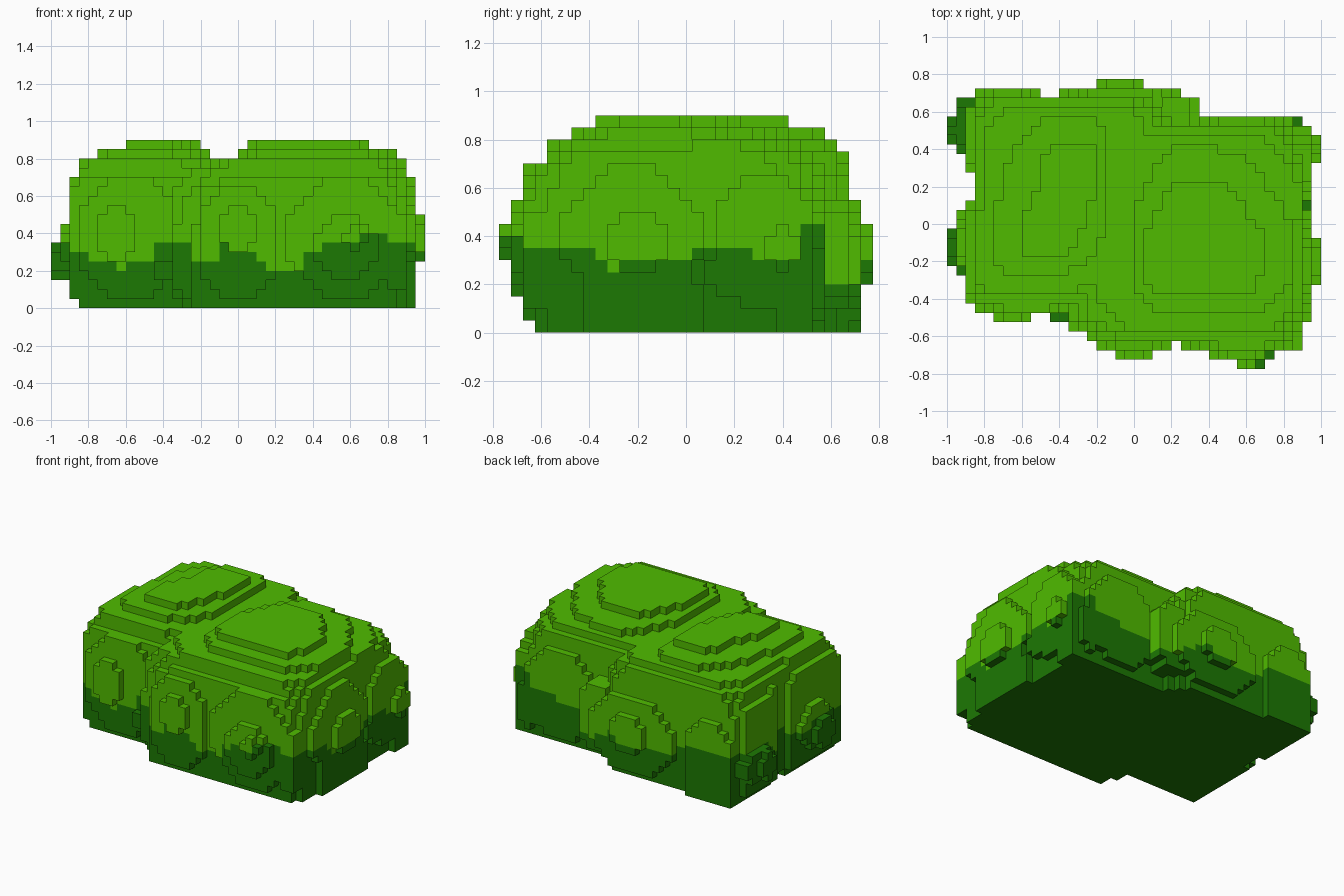
import bpy
import bmesh

cube = bpy.data.objects.get("Cube")
if cube:
    bpy.data.objects.remove(cube, do_unlink=True)

S = 0.05                      # voxel size
NX, NY, NZ = 40, 31, 18       # grid size


def material(name, rgb):
    m = bpy.data.materials.new(name)
    m.use_nodes = True
    m.diffuse_color = (*rgb, 1)
    m.node_tree.nodes["Principled BSDF"].inputs["Base Color"].default_value = (*rgb, 1)
    return m


leaf_light = material("leaf green", (0.08, 0.5, 0.0))
leaf_dark = material("dark leaf green", (0.012, 0.19, 0.001))

# Each lobe: matched outlines of the wall, the shoulder and the crown
LEFT_WALL = [(-.9, -.4), (-.85, -.43), (-.35, -.43), (-.05, -.4), (.1, .2), (.2, .45),
             (.2, .57), (.08, .68), (-.8, .68), (-.9, .6), (-.9, .28), (-.86, .26),
             (-.86, .12), (-.9, .1)]
LEFT_SHOULDER = [(-.75, -.2), (-.7, -.28), (-.4, -.28), (-.25, -.2), (-.15, -.05), (-.15, .25),
                 (-.15, .5), (-.2, .57), (-.5, .57), (-.62, .44), (-.7, .25), (-.71, .2),
                 (-.72, .15), (-.75, .05)]
LEFT_CROWN = [(-.6, -.15), (-.59, -.18), (-.37, -.18), (-.3, -.1), (-.25, 0), (-.2, .2),
              (-.2, .38), (-.21, .43), (-.43, .43), (-.5, .35), (-.52, .17), (-.6, .02)]
RIGHT_WALL = [(-.35, -.5), (-.22, -.6), (-.1, -.63), (.82, -.63), (.9, -.53),
              (.9, .42), (.78, .55), (-.1, .55), (-.25, .3), (-.3, -.2)]
RIGHT_SHOULDER = [(0, -.35), (.08, -.45), (.15, -.48), (.65, -.48), (.83, -.3),
                  (.85, 0), (.6, .38), (.2, .43), (.05, .2), (0, 0)]
RIGHT_CROWN = [(.05, -.25), (.08, -.35), (.12, -.38), (.6, -.38), (.7, -.27),
               (.7, -.08), (.5, .22), (.2, .22), (.1, .05), (.05, -.1)]

# Leaf clumps on the sides: x0, x1, y0, y1, z0, z1
FRONT_CLUMPS = [(-.85, -.3, -.48, -.4, .05, .7),
                (-.75, -.55, -.53, -.4, .25, .55), (-.45, -.35, -.53, -.4, .1, .3),
                (-.35, -.2, -.58, -.4, .05, .5), (-.25, -.15, -.63, -.5, 0, .5),
                (-.2, .2, -.68, -.55, .05, .65), (.25, .9, -.68, -.55, .05, .7),
                (.8, .9, -.68, -.5, .05, .45),
                (-.1, .1, -.73, -.6, .3, .55), (.4, .75, -.73, -.6, .15, .5),
                (.55, .7, -.78, -.7, .3, .45)]
BACK_CLUMPS = [(-.85, -.5, .6, .73, 0, .55), (-.4, .25, .6, .73, .05, .55),
               (-.2, .05, .7, .78, .2, .45), (.1, .35, .5, .68, .1, .55),
               (.3, .85, .5, .58, .05, .65), (.75, .9, .43, .58, .05, .4)]
SIDE_CLUMPS = [(.85, .95, -.53, .08, .1, .7), (.85, .95, .12, .53, .1, .65),
               (.85, .95, -.43, .08, 0, .3), (.85, .95, .08, .38, .15, .35),
               (.85, .95, .38, .53, 0, .3),
               (.9, 1, -.33, -.07, .25, .5), (.9, 1, .32, .48, .25, .45),
               (-.95, -.85, -.28, .08, .15, .45), (-1, -.9, -.23, -.02, .15, .35),
               (-.95, -.8, .37, .68, .15, .35), (-1, -.9, .42, .58, .15, .35)]

# Colour boundary steps: (up to this coordinate, height)
FRONT_LINE = [(-.8, .3), (-.65, .25), (-.6, .2), (-.45, .25), (-.25, .35), (-.1, .25), (-.05, .35),
              (.1, .3), (.15, .25), (.35, .2), (.45, .3), (.65, .35), (.8, .4), (1, .35)]
BACK_LINE = [(-.8, .35), (-.5, .35), (-.4, .3), (0, .25), (.1, .3), (.2, .25), (.35, .2),
             (.6, .3), (.8, .35), (1, .45)]
SIDE_LINE = [(-.68, .4), (-.63, .35), (-.57, .3), (-.38, .35), (-.33, .3), (-.28, .25), (.02, .3),
             (.27, .35), (.47, .3), (1, .45)]


def center(i, j, k):
    return (i + .5) * S - 1, (j + .5) * S - .775, (k + .5) * S


def inside(x, y, poly):
    hit = False
    for (ax, ay), (bx, by) in zip(poly, poly[1:] + poly[:1]):
        if (ay > y) != (by > y) and x < ax + (y - ay) * (bx - ax) / (by - ay):
            hit = not hit
    return hit


def blend(a, b, t):
    return [(p[0] + (q[0] - p[0]) * t, p[1] + (q[1] - p[1]) * t) for p, q in zip(a, b)]


def fill_lobe(cells, wall, shoulder, crown):
    slope = {12: .04, 13: .12, 14: .22, 15: .45, 16: 1}
    for k in range(NZ):
        poly = crown if k == 17 else blend(wall, shoulder, slope.get(k, 0))
        for i in range(NX):
            for j in range(NY):
                x, y, _ = center(i, j, k)
                if inside(x, y, poly):
                    cells.add((i, j, k))


def fill_clump(cells, box, flat):
    """Fill a box with corners clipped in steps, flat along the given axis."""
    off = (1, .775, 0)
    lo = [round((box[2 * a] + off[a]) / S) for a in range(3)]
    hi = [round((box[2 * a + 1] + off[a]) / S) - 1 for a in range(3)]
    wide = 1 - flat
    clip = max(1, min(hi[wide] - lo[wide] + 1, hi[2] - lo[2] + 1) // 3)
    for i in range(lo[0], hi[0] + 1):
        for j in range(lo[1], hi[1] + 1):
            for k in range(lo[2], hi[2] + 1):
                c = (i, j, k)
                in_side = min(c[wide] - lo[wide], hi[wide] - c[wide])
                in_height = hi[2] - k if lo[2] == 0 else min(k - lo[2], hi[2] - k)
                if in_side + in_height >= clip:
                    cells.add(c)


def step(line, v):
    return next((h for limit, h in line if v < limit), line[-1][1])


def is_dark(c):
    x, y, z = center(*c)
    if abs(x) > .86 and -.6 < y < .53:
        return z < step(SIDE_LINE, y if x > 0 else -y)
    return z < step(FRONT_LINE if y < 0 else BACK_LINE, x)


# Fill the bush
cells = set()
fill_lobe(cells, LEFT_WALL, LEFT_SHOULDER, LEFT_CROWN)
fill_lobe(cells, RIGHT_WALL, RIGHT_SHOULDER, RIGHT_CROWN)

# Undercut the lowest layer along the left
cells -= {(i, j, 0) for i, j, k in cells if k == 0 and (i - 1, j, 1) not in cells}

for clumps, flat in ((FRONT_CLUMPS, 1), (BACK_CLUMPS, 1), (SIDE_CLUMPS, 0)):
    for box in clumps:
        fill_clump(cells, box, flat)

# Skin the exposed voxel faces
bm = bmesh.new()
verts = {}


def vert(p):
    if p not in verts:
        verts[p] = bm.verts.new((p[0] * S - 1, p[1] * S - .775, p[2] * S))
    return verts[p]


for c in sorted(cells):
    dark = int(is_dark(c))
    for axis in range(3):
        for side in (0, 1):
            n = list(c)
            n[axis] += 2 * side - 1
            if tuple(n) in cells:
                continue
            u, v = (axis + 1) % 3, (axis + 2) % 3
            corners = []
            for du, dv in ((0, 0), (1, 0), (1, 1), (0, 1)):
                p = list(c)
                p[axis] += side
                p[u] += du
                p[v] += dv
                corners.append(vert(tuple(p)))
            face = bm.faces.new(corners if side else corners[::-1])
            face.material_index = dark

mesh = bpy.data.meshes.new("bush")
bm.to_mesh(mesh)
bm.free()
mesh.materials.append(leaf_light)
mesh.materials.append(leaf_dark)
bush = bpy.data.objects.new("bush", mesh)
bpy.context.collection.objects.link(bush)
